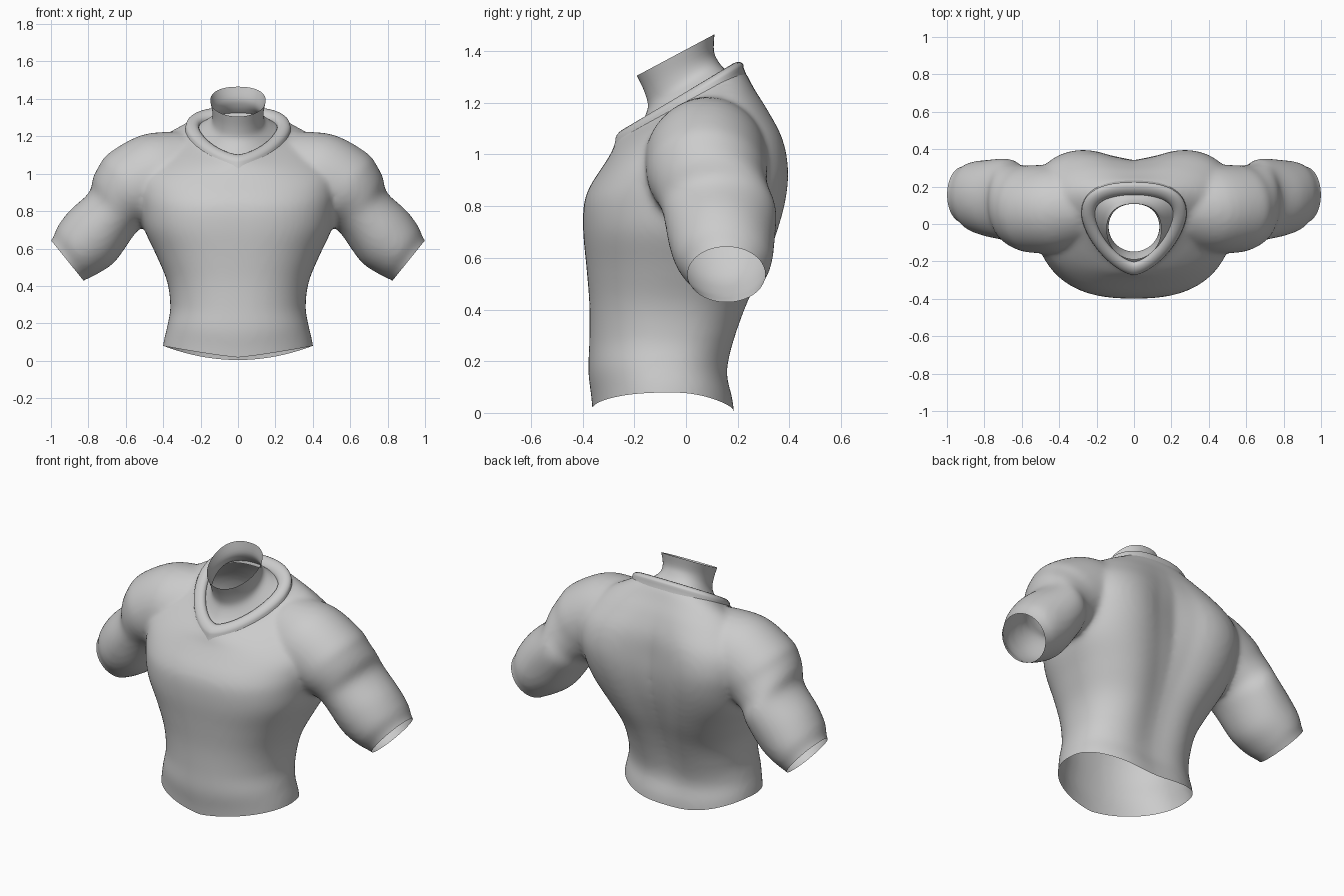
import bpy, bmesh, math
from mathutils import Vector

if "Cube" in bpy.data.objects:
    bpy.data.objects.remove(bpy.data.objects["Cube"])

grey = bpy.data.materials.new("plain grey")
grey.diffuse_color = (0.6, 0.6, 0.6, 1)
grey.use_nodes = True
grey.node_tree.nodes["Principled BSDF"].inputs["Base Color"].default_value = grey.diffuse_color
N = 64


def dense(rows, steps=4):
    """Catmull-Rom interpolation between section rows."""
    out = []
    for i in range(len(rows) - 1):
        p = [rows[max(0, min(len(rows) - 1, i + k))] for k in (-1, 0, 1, 2)]
        for s in range(steps):
            t = s / steps
            out.append([0.5 * (2 * b + (c - a) * t + (2 * a - 5 * b + 4 * c - d) * t * t
                               + (3 * b - a - 3 * c + d) * t ** 3) for a, b, c, d in zip(*p)])
    return out + [list(rows[-1])]


def power(v, n):
    return math.copysign(abs(v) ** (2 / n), v)


def body_ring(zf, zb, w, yf, yb, yc, nf, nb, groove):
    """Tilted oval section with its own front and back shape and a spine groove."""
    pts = []
    for i in range(N):
        a = 2 * math.pi * i / N
        c, s = math.cos(a), math.sin(a)
        n = nb if s > 0 else nf
        x = w * power(c, n)
        y = yc + power(s, n) * ((yb - yc) if s > 0 else (yc - yf))
        z = zf + (zb - zf) * (y - yf) / (yb - yf)
        if s > 0:
            y -= groove * math.exp(-(x / (w * .36)) ** 2)
        pts.append(Vector((x, y, z)))
    return pts


def arm_ring(side, x, z, y, half, depth, tilt):
    """Oval section across the arm."""
    ux, uz = math.sin(tilt), math.cos(tilt)
    return [Vector((side * (x + ux * half * math.cos(a)), y + depth * math.sin(a),
                    z + uz * half * math.cos(a)))
            for a in (2 * math.pi * i / N for i in range(N))]


def loft(bm, rings, caps):
    vs = [[bm.verts.new(p) for p in r] for r in rings]
    for a, b in zip(vs, vs[1:]):
        for i in range(N):
            j = (i + 1) % N
            bm.faces.new((a[i], a[j], b[j], b[i]))
    if caps:
        bm.faces.new(vs[0][::-1])
        bm.faces.new(vs[-1])


def finish(bm, name):
    bmesh.ops.recalc_face_normals(bm, faces=bm.faces[:])
    for f in bm.faces:
        f.smooth = True
    me = bpy.data.meshes.new(name)
    bm.to_mesh(me)
    bm.free()
    me.materials.append(grey)
    ob = bpy.data.objects.new(name, me)
    bpy.context.collection.objects.link(ob)
    return ob


# Torso sections: front z, back z, half width, front y, back y, centre y,
# front roundness, back roundness, groove depth
torso = [
    (-.12, -.12, .412, -.355, .21, -.08, 2.1, 2.3, .02),
    (.03, .03, .398, -.365, .20, -.08, 2.1, 2.3, .02),
    (.15, .15, .378, -.378, .18, -.08, 2.15, 2.35, .03),
    (.28, .28, .362, -.374, .21, -.06, 2.2, 2.35, .04),
    (.42, .42, .378, -.374, .265, -.04, 2.3, 2.35, .05),
    (.56, .56, .435, -.385, .33, 0, 2.4, 2.5, .06),
    (.70, .70, .50, -.398, .38, .03, 2.5, 2.8, .065),
    (.81, .83, .525, -.395, .412, .05, 2.5, 3.1, .075),
    (.88, .95, .54, -.37, .42, .06, 2.4, 3.2, .08),
    (.95, 1.07, .54, -.325, .395, .07, 2.3, 2.9, .06),
    (1.0, 1.18, .48, -.293, .33, .08, 2.2, 2.6, .03),
    (1.03, 1.26, .40, -.28, .27, .08, 1.9, 2.4, .01),
    (1.05, 1.31, .31, -.272, .235, .07, 1.65, 2.4, 0),
    (1.075, 1.35, .26, -.258, .21, .05, 1.55, 2.4, 0),
    (1.25, 1.50, .25, -.25, .2, .05, 1.55, 2.4, 0),
]
# Sleeve sections: x, z, y, half height, half depth, tilt
sleeve = [
    (.22, 1.015, .09, .23, .20, .42),
    (.38, .995, .08, .25, .235, .55),
    (.53, .938, .08, .235, .235, .75),
    (.59, .892, .085, .215, .228, .78),
    (.645, .845, .105, .186, .220, .78),
    (.68, .78, .13, .166, .220, .78),
    (.78, .665, .138, .183, .205, .72),
    (.86, .59, .147, .165, .185, .68),
    (.912, .535, .157, .138, .150, .68),
    (1.0, .466, .16, .125, .14, .68),
]
bm = bmesh.new()
loft(bm, [body_ring(*r) for r in dense(torso)], True)
for side in (-1, 1):
    loft(bm, [arm_ring(side, *r) for r in dense(sleeve)], True)
raw = finish(bm, "shirt_solid")

# Blend torso and sleeves into one skin
m = raw.modifiers.new("blend", 'REMESH')
m.mode = 'VOXEL'
m.voxel_size = 0.016
m = raw.modifiers.new("soften", 'SMOOTH')
m.factor = 0.5
m.iterations = 8
dg = bpy.context.evaluated_depsgraph_get()
me = bpy.data.meshes.new_from_object(raw.evaluated_get(dg))
bpy.data.objects.remove(raw)
bm = bmesh.new()
bm.from_mesh(me)

# Open the hem, the neckline and both cuffs
cuts = [((0, 0, 0), (0, 0, -1)),
        ((0, -.255, 1.075), (0, -.27, .465)),
        ((.912, 0, .535), (.78, 0, -.63)),
        ((-.912, 0, .535), (-.78, 0, -.63))]
for co, no in cuts:
    bmesh.ops.bisect_plane(bm, geom=bm.verts[:] + bm.edges[:] + bm.faces[:], dist=1e-5,
                           plane_co=co, plane_no=Vector(no).normalized(), clear_outer=True)
# Curved hem, higher at the sides and lowest at the back
for v in bm.verts:
    if v.co.z < 0.3:
        s = min(1, abs(v.co.x) / .395)
        t = max(0, min(1, (v.co.y + .2) / .24))
        lift = (.018 + .06 * s ** 1.2) * (1 - t) + (.004 + .074 * s ** 2) * t
        v.co.z += lift * (1 - v.co.z / 0.3)
finish(bm, "shirt")

# Rolled V collar: a sloping outer skirt, then the roll, down to the inner edge
bm = bmesh.new()
profile = [(.05, -.06), (.044, -.03)]
for k in range(10):
    a = math.radians(-10 + 22 * k)
    profile.append((.036 * math.cos(a), .03 * math.sin(a)))
rings = [body_ring(1.07 + h - .4 * d, 1.325 + h + .4 * d, .245 + d, -.238 - d,
                   .188 + d, .05, 1.55, 2.5, 0) for d, h in profile]
loft(bm, rings, False)
finish(bm, "collar")

# Neck flaring down into the collar
neck = [
    (1.07, 1.31, .22, -.22, .175, .04, 1.55, 2.4, 0),
    (1.11, 1.33, .185, -.18, .15, .02, 1.75, 2.3, 0),
    (1.18, 1.36, .143, -.148, .125, 0, 2, 2.2, 0),
    (1.24, 1.40, .136, -.160, .108, -.02, 2, 2.2, 0),
    (1.305, 1.465, .148, -.19, .11, -.03, 2, 2.3, 0),
]
bm = bmesh.new()
loft(bm, [body_ring(*r) for r in dense(neck)], False)
finish(bm, "neck")
